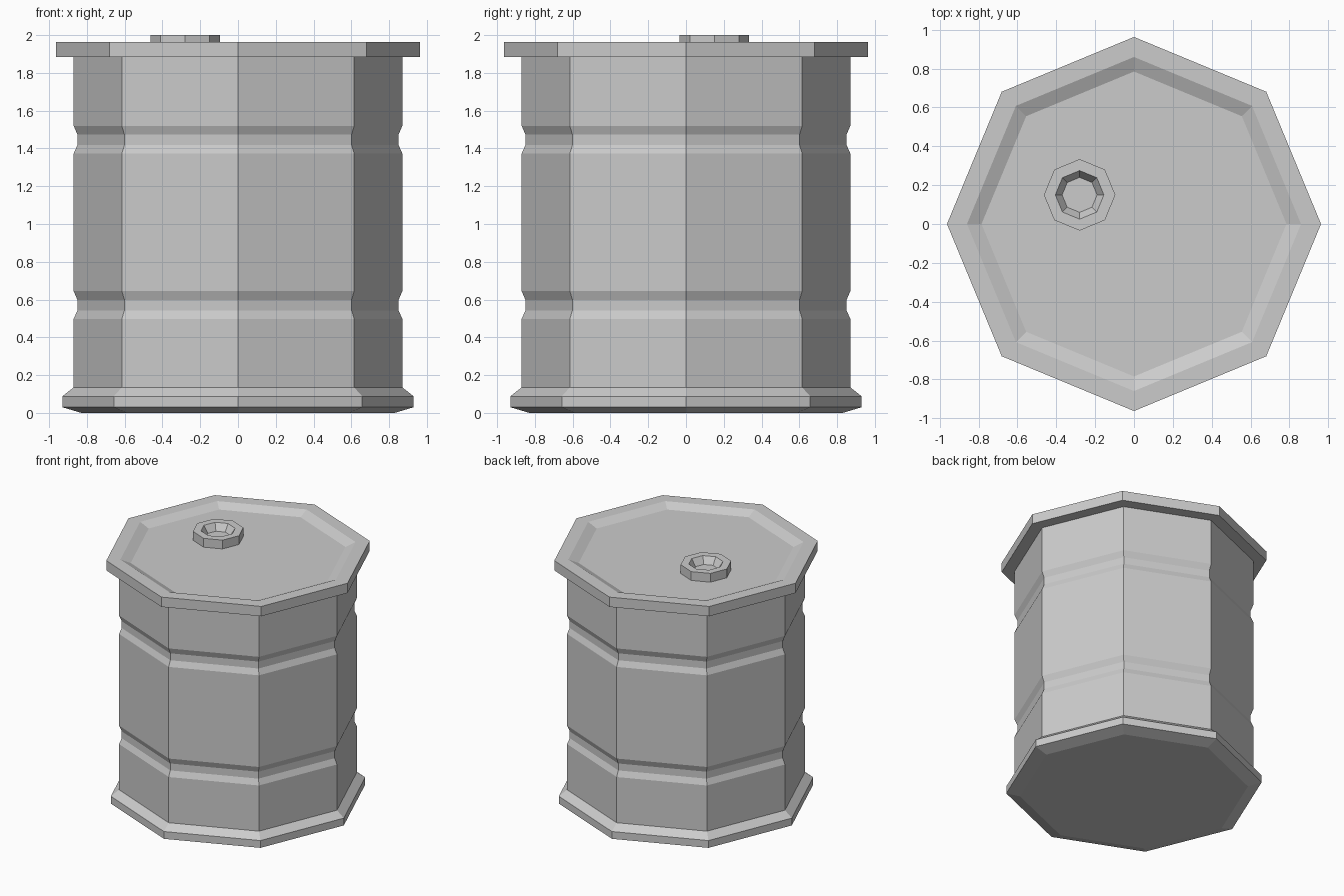
import bpy, bmesh
from math import cos, sin, pi

if "Cube" in bpy.data.objects:
    bpy.data.objects.remove(bpy.data.objects["Cube"])


def lathe(name, profile, centre=(0, 0), sides=8):
    """Revolve an (r, z) profile into a closed, flat-shaded solid."""
    bm = bmesh.new()
    rings = [[bm.verts.new((centre[0] + r * cos(2 * pi * i / sides),
                            centre[1] + r * sin(2 * pi * i / sides), z))
              for i in range(sides)] for r, z in profile]
    for a, b in zip(rings, rings[1:]):
        for i in range(sides):
            j = (i + 1) % sides
            bm.faces.new((a[i], a[j], b[j], b[i]))
    bm.faces.new(rings[0][::-1])
    bm.faces.new(rings[-1])
    mesh = bpy.data.meshes.new(name)
    bm.to_mesh(mesh)
    bm.free()
    obj = bpy.data.objects.new(name, mesh)
    bpy.context.collection.objects.link(obj)
    return obj


def groove(z):
    """Pressed-in ring around the wall, starting at height z."""
    return [(0.87, z), (0.85, z + 0.045), (0.85, z + 0.10), (0.87, z + 0.147)]


# Drum: base rim, grooved wall, overhanging lid with a sloped recess
base = [(0.83, 0), (0.93, 0.03), (0.93, 0.088), (0.87, 0.135)]
lid = [(0.87, 1.885), (0.963, 1.885), (0.963, 1.963), (0.86, 1.963), (0.785, 1.93)]
lathe("drum", base + groove(0.498) + groove(1.373) + lid)

# Filler ring: small collar with a tapered hole
lathe("filler_ring", [(0.184, 1.93), (0.184, 2.0), (0.125, 2.0), (0.09, 1.945)],
      centre=(-0.28, 0.15))
